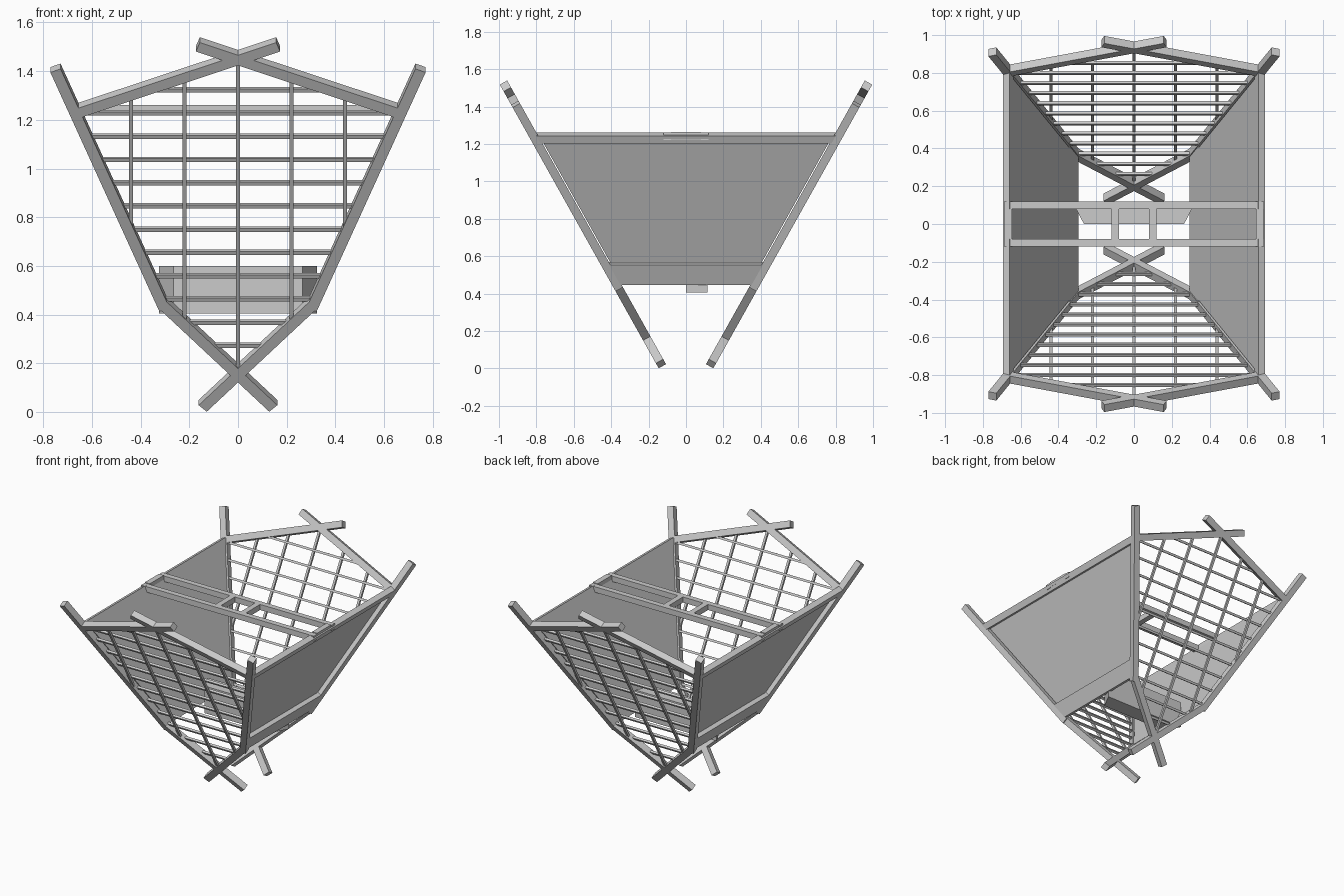
import bpy
import bmesh
from mathutils import Matrix, Vector

old = bpy.data.objects.get("Cube")
if old:
    bpy.data.objects.remove(old, do_unlink=True)

grey = bpy.data.materials.new("plain_grey")
grey.use_nodes = True
color = (0.6, 0.6, 0.6, 1)
grey.diffuse_color = color
grey.node_tree.nodes["Principled BSDF"].inputs["Base Color"].default_value = color

LEAN = 0.56      # outward lean of the end frames
FOOT = 0.12      # distance of the frame plane from the middle at ground level
BEAM = 0.045
BAR = 0.016
POST = 0.457     # sideways slope of the posts


def finish(name, bm):
    bmesh.ops.recalc_face_normals(bm, faces=bm.faces)
    mesh = bpy.data.meshes.new(name)
    bm.to_mesh(mesh)
    bm.free()
    mesh.materials.append(grey)
    obj = bpy.data.objects.new(name, mesh)
    bpy.context.collection.objects.link(obj)


def beam(bm, a, b, side, size, shift=0):
    """Square beam lying in a leaning end frame, between two (x, z) points."""
    normal = Vector((0, side, -LEAN)).normalized()
    p, q = (Vector((x, side * (FOOT + LEAN * z), z)) + normal * shift for x, z in (a, b))
    along = (q - p).normalized()
    across = normal.cross(along)
    mat = Matrix((along * (q - p).length, across * size, normal * size)).transposed().to_4x4()
    mat.translation = (p + q) / 2
    bmesh.ops.create_cube(bm, size=1, matrix=mat)


def box(bm, low, high):
    low, high = Vector(low), Vector(high)
    mat = Matrix.Translation((low + high) / 2) @ Matrix.Diagonal((*(high - low), 1))
    bmesh.ops.create_cube(bm, size=1, matrix=mat)


def loft(bm, ring_a, ring_b):
    """Closed solid joining two matching rings of points."""
    a = [bm.verts.new(p) for p in ring_a]
    b = [bm.verts.new(p) for p in ring_b]
    bm.faces.new(a)
    bm.faces.new(b[::-1])
    for i in range(len(a)):
        j = (i + 1) % len(a)
        bm.faces.new((a[i], b[i], b[j], a[j]))


def post_x(z):
    return 0.305 + POST * (z - 0.44)


def half_width(z):
    return min((z - 0.155) / 0.95, post_x(z), (1.455 - z) / 0.333)


# Leaning end frames with crossed beams, and their lattices
for end, side in (("front", -1), ("back", 1)):
    bm = bmesh.new()
    for s in (-1, 1):
        beam(bm, (-s * 0.145, 0.025), (s * 0.31, 0.45), side, BEAM)
        beam(bm, (s * 0.302, 0.43), (s * 0.75, 1.413), side, BEAM)
        beam(bm, (s * 0.665, 1.235), (-s * 0.165, 1.51), side, BEAM)
    finish(end + "_frame", bm)

    bm = bmesh.new()
    for i in range(12):
        z = 0.27 + i * 0.0955
        w = half_width(z)
        beam(bm, (-w, z), (w, z), side, BAR, -0.007)
    for i in range(-2, 3):
        x = abs(i) * 0.22
        bottom = max(0.155 + 0.95 * x, 0.44 + (x - 0.305) / POST)
        beam(bm, (i * 0.22, bottom), (i * 0.22, 1.455 - 0.333 * x), side, BAR, 0.007)
    finish(end + "_lattice", bm)


def side_board(name, s, z0, z1, inner, outer, gap):
    """Board following the slope of the posts, mitred to the end frames."""
    n = Vector((1, -POST)).normalized()
    ring = []
    for z, d in ((z0, inner), (z0, outer), (z1, outer), (z1, inner)):
        ring.append((post_x(z) + n.x * d, z + n.y * d, FOOT + LEAN * z - gap))
    bm = bmesh.new()
    loft(bm, [(s * x, -y, z) for x, z, y in ring], [(s * x, y, z) for x, z, y in ring])
    finish(name, bm)


# Sloping sides
for label, s in (("left", 1), ("right", -1)):
    side_board(label + "_panel", s, 0.5, 1.23, -0.02, -0.01, 0.03)
    side_board(label + "_lower_board", s, 0.455, 0.56, -0.02, 0.02, 0.02)
    side_board(label + "_top_rail", s, 1.21, 1.252, -0.02, 0.02, 0.02)

# Twin cross rails with spacers
bm = bmesh.new()
for s in (-1, 1):
    box(bm, (-0.687, s * 0.1 - 0.02, 1.22), (0.687, s * 0.1 + 0.02, 1.26))
    box(bm, (s * 0.1 - 0.02, -0.08, 1.22), (s * 0.1 + 0.02, 0.08, 1.26))
    box(bm, (s * 0.666 - 0.02, -0.08, 1.225), (s * 0.666 + 0.02, 0.08, 1.265))
finish("cross_rails", bm)

# Low block across the middle, with ends angled in plan
plan = ((-0.265, 0), (0.265, 0), (0.325, 0.115), (-0.325, 0.115))
bm = bmesh.new()
loft(bm, [(x, y, 0.405) for x, y in plan], [(x, y, 0.6) for x, y in plan])
finish("lower_block", bm)
